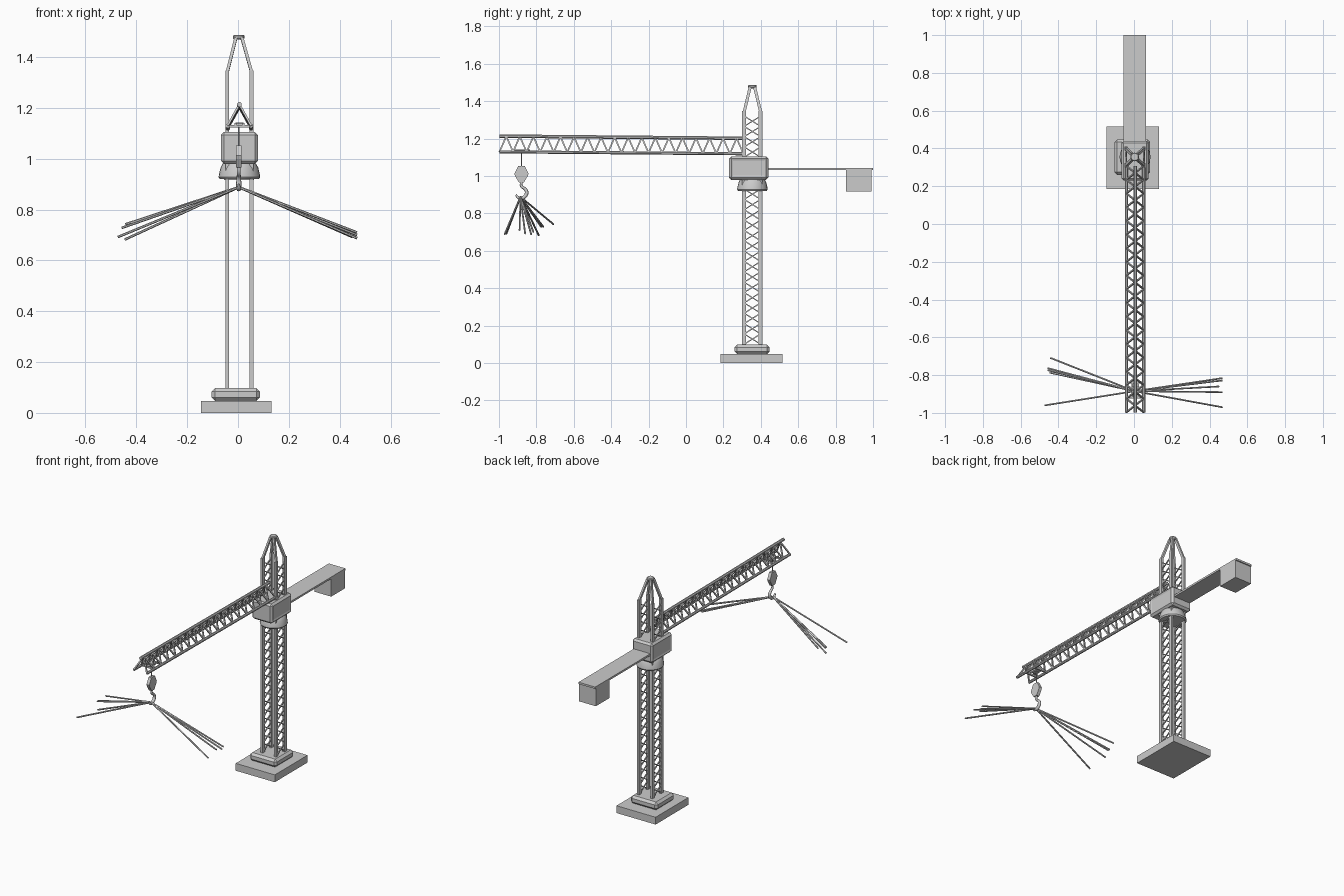
import bpy, bmesh, math
from mathutils import Vector

if "Cube" in bpy.data.objects:
    bpy.data.objects.remove(bpy.data.objects["Cube"])

CX, CY = 0.0055, 0.355          # tower axis


def finish(name, bm, smooth=False):
    bmesh.ops.recalc_face_normals(bm, faces=bm.faces[:])
    me = bpy.data.meshes.new(name)
    bm.to_mesh(me)
    bm.free()
    ob = bpy.data.objects.new(name, me)
    bpy.context.collection.objects.link(ob)
    if smooth:
        bpy.context.view_layer.objects.active = ob
        ob.select_set(True)
        bpy.ops.object.shade_smooth_by_angle(angle=math.radians(35))
        ob.select_set(False)
    return ob


def box(name, x, y, z, bevel=0.0, panel=False):
    bm = bmesh.new()
    bmesh.ops.create_cube(bm, size=1)
    for v in bm.verts:
        v.co = Vector([a[0] + (c + 0.5) * (a[1] - a[0]) for a, c in zip((x, y, z), v.co)])
    if bevel:
        bmesh.ops.bevel(bm, geom=bm.edges[:], offset=bevel, segments=1, affect='EDGES')
    if panel:
        bm.normal_update()
        sides = [f for f in bm.faces if abs(f.normal.x) > 0.99]
        bmesh.ops.inset_individual(bm, faces=sides, thickness=0.015, depth=-0.004)
    return finish(name, bm)


def bar(bm, a, b, w, h=None, sides=4):
    """Straight bar from a to b: rectangular (w across x, h the other way) or round."""
    a, b = Vector(a), Vector(b)
    d = (b - a).normalized()
    u = Vector((1, 0, 0)) if abs(d.x) < 0.8 else Vector((0, 1, 0))
    u = (u - d * u.dot(d)).normalized()
    v = d.cross(u)
    h = h or w
    rings = []
    for p in (a, b):
        ring = []
        for i in range(sides):
            t = 2 * math.pi * (i + 0.5) / sides
            k = 1 / math.cos(math.pi / sides) if sides == 4 else 1
            ring.append(bm.verts.new(p + u * math.cos(t) * w / 2 * k + v * math.sin(t) * h / 2 * k))
        rings.append(ring)
    for i in range(sides):
        j = (i + 1) % sides
        bm.faces.new((rings[0][i], rings[0][j], rings[1][j], rings[1][i]))
    bm.faces.new(rings[0][::-1])
    bm.faces.new(rings[1])


def lathe(name, profile, x, y, steps=24):
    bm = bmesh.new()
    rings = [[bm.verts.new((x + r * math.cos(2 * math.pi * i / steps),
                            y + r * math.sin(2 * math.pi * i / steps), z)) for i in range(steps)]
             for r, z in profile]
    for lo, hi in zip(rings, rings[1:]):
        for i in range(steps):
            j = (i + 1) % steps
            bm.faces.new((lo[i], lo[j], hi[j], hi[i]))
    bm.faces.new(rings[0][::-1])
    bm.faces.new(rings[-1])
    return finish(name, bm, True)


# Foundation
box("foundation_slab", (-0.146, 0.132), (0.185, 0.517), (0, 0.047))
box("tower_plinth", (-0.104, 0.086), (0.26, 0.447), (0.047, 0.098), 0.014)

# Tower legs, tapering to the cap
LX, LY = 0.0475, 0.044
bm = bmesh.new()
for sx in (-1, 1):
    for sy in (-1, 1):
        foot = (CX + sx * LX, CY + sy * LY)
        bar(bm, (*foot, 0.09), (*foot, 1.347), 0.014, 0.022)
        bar(bm, (*foot, 1.342), (CX - 0.002 + sx * 0.012, CY + sy * 0.012, 1.475), 0.012, 0.016)
finish("tower_legs", bm)

# Tower lacing: crossed bars on the two sides
bm = bmesh.new()
for sx in (-1, 1):
    for z0, z1, n in ((0.1, 0.93, 15), (1.1, 1.32, 4)):
        for i in range(n):
            for s in (-1, 1):
                x, st = CX + sx * LX + s * 0.002, (z1 - z0) / n
                bar(bm, (x, CY - s * LY, z0 + i * st), (x, CY + s * LY, z0 + (i + 1) * st), 0.006)
finish("tower_lacing", bm)
lathe("tower_cap", [(0.018, 1.468), (0.023, 1.474), (0.023, 1.482), (0.019, 1.487)], CX - 0.002, CY, 12)

# Slewing ring and machine house
lathe("slewing_ring", [(0.077, 0.92), (0.082, 0.928), (0.08, 0.94), (0.074, 0.965),
                       (0.066, 0.98), (0.055, 0.99)], CX, CY)
box("machine_house", (-0.067, 0.078), (0.23, 0.44), (0.979, 1.105), 0.012, True)

# Counter jib and weight
box("counter_jib", (-0.055, 0.063), (0.42, 1.0), (1.031, 1.043))
box("counterweight", (-0.055, 0.063), (0.855, 0.993), (0.917, 1.04))


# Main jib: triangular truss, rising slightly to the tip
def top(y):
    return Vector((CX, y, 1.204 - 0.009 * y))


def low(s, y):
    return Vector((CX + s * 0.046, y, 1.121 - 0.008 * y))


Y0, Y1, N = -0.997, 0.307, 18
bm = bmesh.new()
bar(bm, top(Y0), top(Y1), 0.02, sides=8)
for s in (-1, 1):
    bar(bm, low(s, Y0), low(s, Y1), 0.018, sides=8)
finish("jib_chords", bm, True)
bm = bmesh.new()
step = (Y1 - Y0) / N
for i in range(N):
    y = Y0 + i * step
    for s in (-1, 1):
        bar(bm, low(s, y), top(y + step / 2), 0.008)
        bar(bm, top(y + step / 2), low(s, y + step), 0.008)
finish("jib_lacing", bm)

# Trolley and hoist cable
HY = -0.88
bm = bmesh.new()
for dy in (-0.04, 0.04):
    bar(bm, low(-1, HY + dy), low(1, HY + dy), 0.01)
for dx in (-0.016, 0.016):
    bar(bm, (CX + dx, HY - 0.045, 1.136), (CX + dx, HY + 0.045, 1.136), 0.008)
finish("trolley_frame", bm)
box("trolley_winch", (CX - 0.018, CX + 0.018), (HY - 0.02, HY + 0.02), (1.126, 1.142), 0.003)
bm = bmesh.new()
bar(bm, (0.003, HY, 1.13), (0.003, HY, 1.04), 0.006, sides=8)
finish("hoist_cable", bm, True)

# Hook block: extruded side outline
outline = [(-0.018, 1.052), (0.018, 1.052), (0.038, 1.012), (0.033, 0.998), (0.014, 0.966),
           (-0.014, 0.966), (-0.033, 0.998), (-0.038, 1.012)]
bm = bmesh.new()
face = bm.faces.new([bm.verts.new((-0.007, HY + y, z)) for y, z in outline])
ext = bmesh.ops.extrude_face_region(bm, geom=[face])
bmesh.ops.translate(bm, vec=(0.02, 0, 0), verts=[v for v in ext['geom'] if isinstance(v, bmesh.types.BMVert)])
finish("hook_block", bm)

# Hook: bevelled curve, thinner at the tip
cu = bpy.data.curves.new("hook", 'CURVE')
cu.dimensions = '3D'
cu.bevel_depth = 0.009
cu.bevel_resolution = 2
cu.use_fill_caps = True
path = [(0, 0.97, 0.8), (0, 0.945, 0.8), (0.02, 0.93, 0.9), (0.028, 0.91, 1.1), (0.018, 0.89, 1.1),
        (0, 0.881, 1.1), (-0.018, 0.885, 0.9), (-0.029, 0.9, 0.5)]
sp = cu.splines.new('BEZIER')
sp.bezier_points.add(len(path) - 1)
for p, (y, z, r) in zip(sp.bezier_points, path):
    p.co = (0.003, HY + y, z)
    p.radius = r
    p.handle_left_type = p.handle_right_type = 'AUTO'
sp.resolution_u = 4
bpy.context.collection.objects.link(bpy.data.objects.new("hook", cu))

# Sling rods fanning out from the hook
ends = [(-0.442, -0.709, 0.742), (-0.457, -0.763, 0.728), (-0.457, -0.774, 0.728),
        (-0.445, -0.787, 0.682), (-0.472, -0.96, 0.692),
        (0.468, -0.816, 0.70), (0.468, -0.828, 0.688), (0.45, -0.86, 0.692),
        (0.468, -0.89, 0.71), (0.468, -0.97, 0.687)]
bm = bmesh.new()
for e in ends:
    bar(bm, (0.003, -0.885, 0.888), e, 0.01, sides=6)
finish("sling_rods", bm, True)
